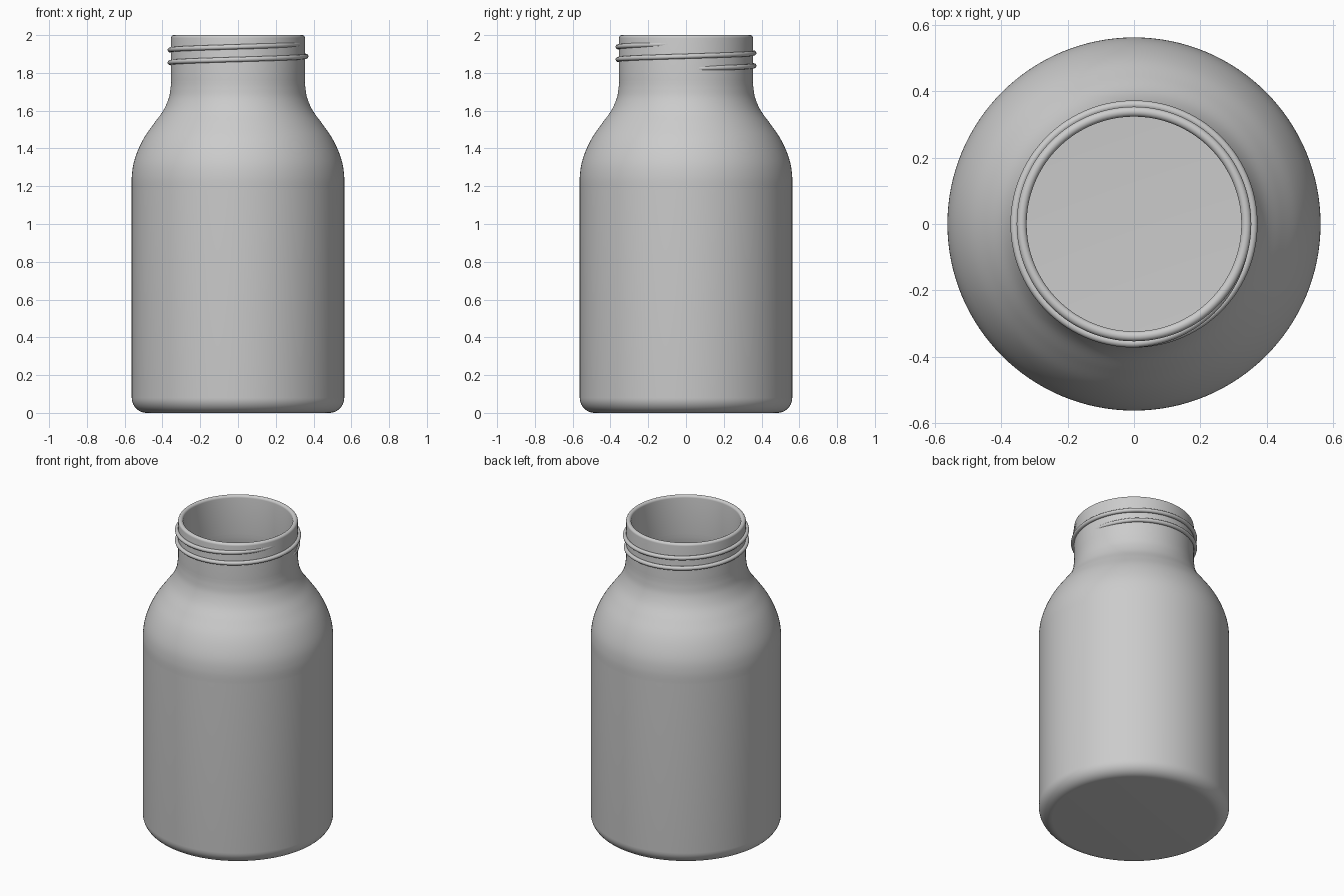
import bpy, bmesh, math

if "Cube" in bpy.data.objects:
    bpy.data.objects.remove(bpy.data.objects["Cube"])

SEGS = 128


def arc(cx, cz, r, a0, a1, n):
    """Points (radius, height) on a circular arc, angles in degrees."""
    return [(cx + r * math.cos(math.radians(a0 + (a1 - a0) * i / n)),
             cz + r * math.sin(math.radians(a0 + (a1 - a0) * i / n)))
            for i in range(n + 1)]


def spline(pts, n=6):
    """Smooth curve through the given points."""
    out = []
    ext = [pts[0]] + pts + [pts[-1]]
    for a, b, c, d in zip(ext, ext[1:], ext[2:], ext[3:]):
        for i in range(n):
            t = i / n
            out.append(tuple(0.5 * (2 * q + (r - p) * t + (2 * p - 5 * q + 4 * r - s) * t * t
                                    + (3 * q - p - 3 * r + s) * t ** 3)
                             for p, q, r, s in zip(a, b, c, d)))
    return out + [pts[-1]]


def finish(name, bm, material):
    bmesh.ops.recalc_face_normals(bm, faces=bm.faces)
    mesh = bpy.data.meshes.new(name)
    bm.to_mesh(mesh)
    bm.free()
    mesh.materials.append(material)
    obj = bpy.data.objects.new(name, mesh)
    bpy.context.collection.objects.link(obj)
    bpy.ops.object.select_all(action='DESELECT')
    obj.select_set(True)
    bpy.context.view_layer.objects.active = obj
    bpy.ops.object.shade_smooth_by_angle(angle=math.radians(35))
    return obj


def lathe(name, profile, material):
    """Revolve a profile that starts and ends on the axis."""
    bm = bmesh.new()
    rings = []
    for r, z in profile:
        if r < 1e-6:
            rings.append([bm.verts.new((0, 0, z))])
        else:
            rings.append([bm.verts.new((r * math.cos(2 * math.pi * i / SEGS),
                                        r * math.sin(2 * math.pi * i / SEGS), z))
                          for i in range(SEGS)])
    for a, b in zip(rings, rings[1:]):
        for i in range(SEGS):
            j = (i + 1) % SEGS
            if len(a) == 1:
                bm.faces.new((a[0], b[i], b[j]))
            elif len(b) == 1:
                bm.faces.new((a[i], a[j], b[0]))
            else:
                bm.faces.new((a[i], a[j], b[j], b[i]))
    return finish(name, bm, material)


def screw_thread(name, material):
    """Two rising turns of a rounded ridge that sinks into the neck at both ends."""
    bm = bmesh.new()
    turns, z0, pitch, crest, bead = 2.0, 1.821, 0.067, 0.373, 0.013
    steps, sides = 240, 12
    rings = []
    for i in range(steps + 1):
        a = turns * 360 * i / steps
        fade = max(0, 1 - a / 50, (a - 630) / 90)
        centre = crest - bead - 0.023 * fade
        z = z0 + pitch * a / 360
        t = math.radians(a)
        rings.append([bm.verts.new((r * math.cos(t), r * math.sin(t), h))
                      for r, h in arc(centre, z, bead, 0, 360, sides)[:-1]])
    for p, q in zip(rings, rings[1:]):
        for k in range(sides):
            m = (k + 1) % sides
            bm.faces.new((p[k], q[k], q[m], p[m]))
    bm.faces.new(rings[0])
    bm.faces.new(rings[-1])
    return finish(name, bm, material)


grey = bpy.data.materials.new("light_grey")
grey.diffuse_color = (0.6, 0.6, 0.6, 1)
grey.use_nodes = True
grey.node_tree.nodes["Principled BSDF"].inputs["Base Color"].default_value = grey.diffuse_color

# Shoulder from neck down to body, shared by the outer and inner walls
shoulder = [(0.354, 1.76), (0.357, 1.72), (0.367, 1.665), (0.396, 1.60), (0.445, 1.532),
            (0.495, 1.46), (0.530, 1.39), (0.553, 1.32), (0.5625, 1.25), (0.5625, 1.18)]
outer = spline(shoulder)
inner = [(r - 0.03, z - 0.012) for r, z in outer]

# Bottle shell: outside bottom up, over the rounded rim, inside back down
profile = [(0, 0)]
profile += arc(0.4825, 0.08, 0.08, -90, 0, 10)
profile += outer[::-1]
profile += arc(0.339, 1.985, 0.015, 0, 180, 10)
profile += inner
profile += arc(0.4725, 0.09, 0.06, 0, -90, 8)
profile += [(0, 0.03)]
lathe("bottle_shell", profile, grey)

# Ridge on the neck
screw_thread("neck_thread", grey)
